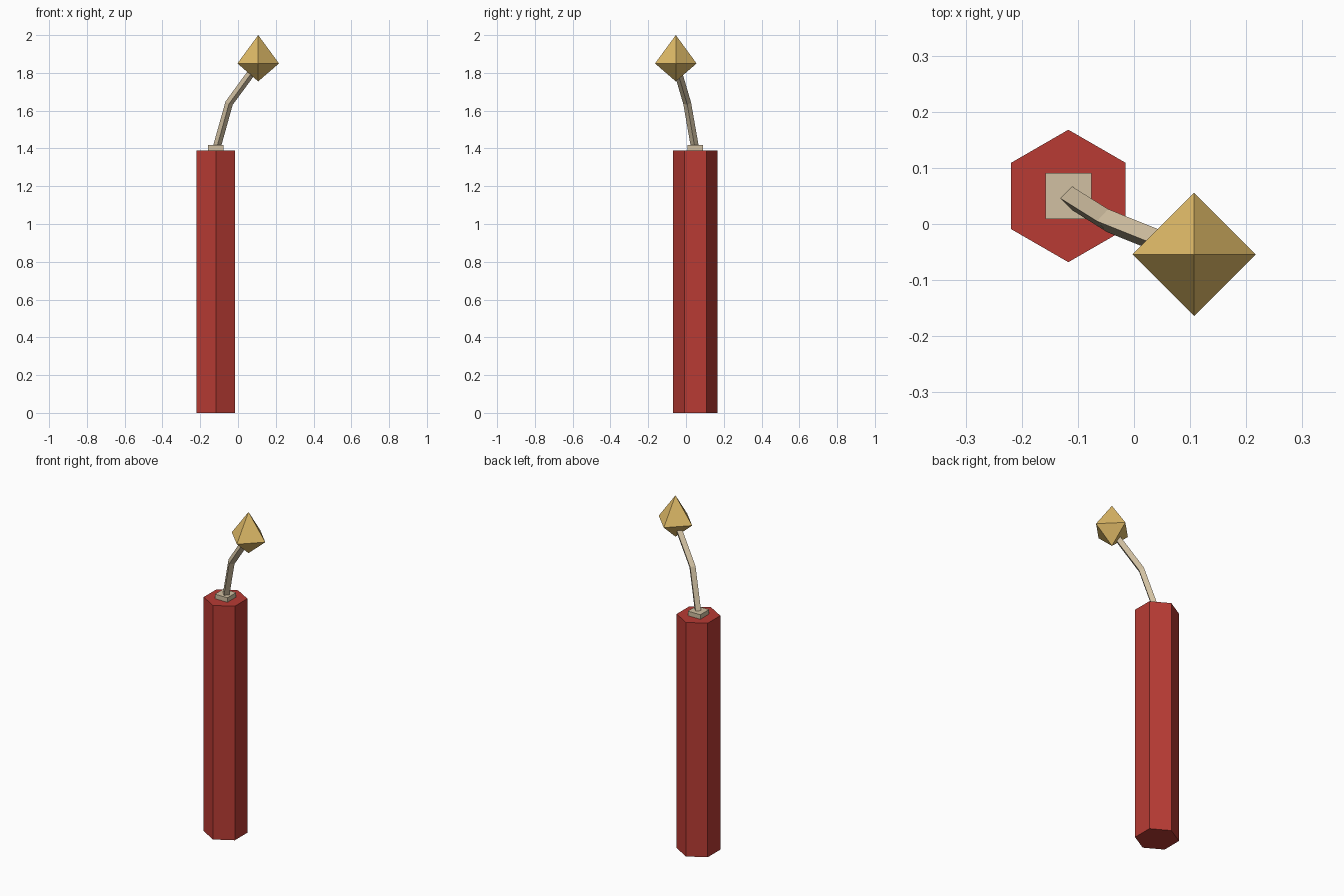
import bpy, bmesh, math
from mathutils import Vector

if "Cube" in bpy.data.objects:
    bpy.data.objects.remove(bpy.data.objects["Cube"])


def material(name, rgb):
    m = bpy.data.materials.new(name)
    m.diffuse_color = (*rgb, 1)
    m.use_nodes = True
    m.node_tree.nodes["Principled BSDF"].inputs["Base Color"].default_value = m.diffuse_color
    return m


def loft(name, rings, mat, tip_low=None, tip_high=None):
    """Skin rings of points; close each end with a cap or a pointed tip."""
    bm = bmesh.new()
    vs = [[bm.verts.new(p) for p in ring] for ring in rings]
    n = len(vs[0])
    for a, b in zip(vs, vs[1:]):
        for i in range(n):
            j = (i + 1) % n
            bm.faces.new((a[i], a[j], b[j], b[i]))
    for ring, tip in ((vs[0], tip_low), (vs[-1], tip_high)):
        if tip is None:
            bm.faces.new(ring)
        else:
            t = bm.verts.new(tip)
            for i in range(n):
                bm.faces.new((ring[i], ring[(i + 1) % n], t))
    bmesh.ops.recalc_face_normals(bm, faces=bm.faces)
    mesh = bpy.data.meshes.new(name)
    bm.to_mesh(mesh)
    bm.free()
    mesh.materials.append(mat)
    ob = bpy.data.objects.new(name, mesh)
    bpy.context.collection.objects.link(ob)
    return ob


def ring(center, r, n, phase=0.0, axis=(0, 0, 1)):
    """Regular polygon around a centre, tilted so its normal follows axis."""
    q = Vector((0, 0, 1)).rotation_difference(Vector(axis))
    angles = [phase + math.tau * i / n for i in range(n)]
    return [Vector(center) + q @ Vector((r * math.cos(a), r * math.sin(a), 0))
            for a in angles]


red = material("red_paper", (0.48, 0.044, 0.034))
tan = material("fuse_cord", (0.64, 0.53, 0.36))
gold = material("spark_gold", (0.75, 0.50, 0.14))
X, Y = -0.117, 0.05

# Hexagonal stick
loft("stick", [ring((X, Y, z), 0.118, 6, math.pi / 2) for z in (0, 1.39)], red)

# Square collar at the foot of the fuse
loft("fuse_collar", [ring((X, Y, z), 0.041 * math.sqrt(2), 4, math.pi / 4)
                     for z in (1.385, 1.417)], tan)

# Bent four-sided fuse
path = [Vector(p) for p in ((X, Y, 1.39), (-0.047, 0.006, 1.64), (0.085, -0.047, 1.82))]
d1 = (path[1] - path[0]).normalized()
d2 = (path[2] - path[1]).normalized()
loft("fuse", [ring(p, 0.021, 4, 0, d) for p, d in zip(path, (d1, d1 + d2, d2))], tan)

# Pointed spark at the fuse end
loft("spark", [ring((0.107, -0.054, 1.85), 0.11, 4)], gold,
     (0.107, -0.054, 1.755), (0.107, -0.054, 2.0))
